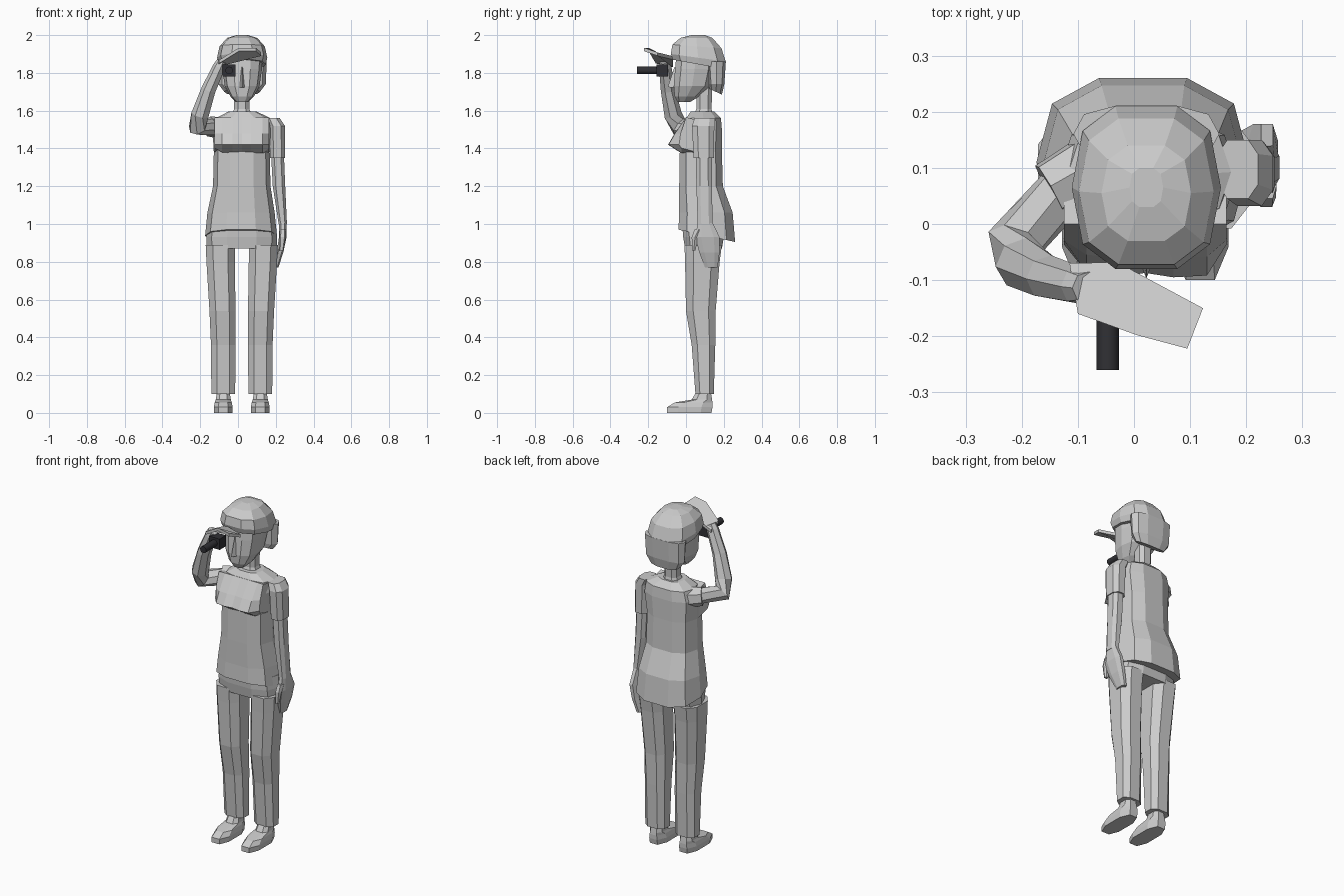
import bpy, bmesh, math
from mathutils import Vector

AX = 0.02  # centre line of the body


def loft(name, rings):
    """Skin a list of equal-sized point rings and cap both ends."""
    bm = bmesh.new()
    vs = [[bm.verts.new(p) for p in r] for r in rings]
    n = len(vs[0])
    for a, b in zip(vs, vs[1:]):
        for i in range(n):
            bm.faces.new((a[i], a[(i + 1) % n], b[(i + 1) % n], b[i]))
    bm.faces.new(vs[0])
    bm.faces.new(vs[-1])
    bmesh.ops.recalc_face_normals(bm, faces=bm.faces)
    me = bpy.data.meshes.new(name)
    bm.to_mesh(me)
    bm.free()
    ob = bpy.data.objects.new(name, me)
    bpy.context.collection.objects.link(ob)
    return ob


def ring(cx, hw, yf, yb, zf, zb=None, n=10, p=0.75):
    """Boxy ellipse: half width, front y, back y, front z and back z."""
    zb = zf if zb is None else zb
    pts = []
    for i in range(n):
        a = 2 * math.pi * (i + 0.5) / n - math.pi / 2
        c, s = (math.copysign(abs(t) ** p, t) if abs(t) > 1e-6 else 0
                for t in (math.cos(a), math.sin(a)))
        m = max(abs(math.sin(2 * math.pi * (k + 0.5) / n)) for k in range(n)) ** p
        w = math.cos(math.pi / n) ** p
        s /= w
        pts.append((cx + hw * c / max(m, 0.9), (yf + yb) / 2 + s * (yb - yf) / 2,
                    zf + (zb - zf) * (s + 1) / 2))
    return pts


def stack(name, rows, n=10):
    return loft(name, [ring(*r, n=n) for r in rows])


def tube(name, path, n=7):
    """Limb through (position, radius) points."""
    ps = [Vector(q[0]) for q in path]
    rings = []
    for i, (_, r) in enumerate(path):
        d0 = (ps[i] - ps[max(i - 1, 0)]).normalized()
        d1 = (ps[min(i + 1, len(ps) - 1)] - ps[i]).normalized()
        t = (d0 + d1).normalized()
        u = t.cross(Vector((0.5, -0.8, 0.1))).normalized()
        v = t.cross(u)
        rings.append([ps[i] + r * (u * math.cos(k * math.tau / n) + v * math.sin(k * math.tau / n))
                      for k in range(n)])
    return loft(name, rings)


# Shoes and trouser legs, one pair per side
for side, label in ((-1, "right"), (1, "left")):
    x = AX + side * 0.098
    stack(label + "_shoe", [
        (x, 0.048, -0.10, 0.135, 0.0), (x, 0.05, -0.10, 0.14, 0.03),
        (x, 0.045, -0.06, 0.14, 0.055), (x, 0.04, 0.03, 0.138, 0.07),
        (x, 0.032, 0.06, 0.13, 0.12)], n=8)
    stack(label + "_trouser_leg", [
        (x, 0.063, 0.05, 0.147, 0.10), (x, 0.065, 0.03, 0.155, 0.36),
        (x + side * 0.004, 0.069, 0.0, 0.157, 0.54),
        (x + side * 0.014, 0.075, -0.005, 0.178, 0.80),
        (x + side * 0.016, 0.077, -0.008, 0.19, 0.89)], n=8)

# Trouser seat
stack("trouser_seat", [
    (AX, 0.185, -0.005, 0.19, 0.87), (AX, 0.187, -0.015, 0.20, 0.93),
    (AX, 0.18, -0.02, 0.205, 1.0)])

# Shirt body with the hem dropping at the back
stack("shirt", [
    (0.016, 0.19, -0.04, 0.26, 0.97, 0.905), (0.016, 0.178, -0.036, 0.247, 1.06),
    (0.02, 0.152, -0.036, 0.195, 1.2), (0.02, 0.148, -0.033, 0.19, 1.38),
    (0.025, 0.16, -0.015, 0.19, 1.5), (0.028, 0.145, 0.0, 0.185, 1.56),
    (0.024, 0.075, 0.025, 0.15, 1.595)])

# Bust: wedge profile swept across the chest
bust = []
for bx, k in ((-0.125, 0.1), (-0.085, 0.85), (-0.03, 1.0), (0.02, 0.88),
              (0.07, 1.0), (0.13, 0.95), (0.165, 0.1)):
    bust.append([(bx, 0.06, 1.55), (bx, 0.0, 1.565), (bx, -0.025 - 0.035 * k, 1.48),
                 (bx, -0.03 - 0.065 * k, 1.42), (bx, -0.025, 1.405 - 0.03 * k), (bx, 0.06, 1.38)])
loft("bust", bust)

# Lowered left arm
stack("left_sleeve", [
    (0.185, 0.036, 0.045, 0.15, 1.56), (0.206, 0.042, 0.032, 0.15, 1.52),
    (0.21, 0.04, 0.04, 0.147, 1.35)], n=8)
stack("left_forearm", [
    (0.209, 0.034, 0.052, 0.138, 1.37), (0.217, 0.033, 0.055, 0.138, 1.2),
    (0.237, 0.022, 0.062, 0.14, 1.0)], n=8)
stack("left_hand", [
    (0.237, 0.02, 0.062, 0.14, 1.01), (0.237, 0.02, 0.05, 0.178, 0.93),
    (0.222, 0.018, 0.07, 0.178, 0.85), (0.20, 0.014, 0.10, 0.167, 0.77)], n=8)
stack("left_thumb", [
    (0.237, 0.017, 0.045, 0.09, 0.97), (0.236, 0.017, 0.03, 0.065, 0.93),
    (0.23, 0.012, 0.033, 0.05, 0.86)], n=6)

# Raised right arm
tube("right_sleeve", [((-0.06, 0.11, 1.505), 0.062), ((-0.15, 0.06, 1.515), 0.054)])
tube("right_arm", [((-0.09, 0.10, 1.51), 0.048), ((-0.213, -0.035, 1.515), 0.051),
                   ((-0.20, -0.07, 1.58), 0.048), ((-0.155, -0.095, 1.71), 0.04),
                   ((-0.10, -0.11, 1.83), 0.034), ((-0.085, -0.113, 1.86), 0.028)])

# Flat right hand shading the eyes
palm = [(-0.10, -0.16, 1.85), (-0.115, -0.07, 1.83), (-0.03, -0.068, 1.87),
        (0.123, -0.15, 1.89), (0.095, -0.222, 1.915), (0.005, -0.198, 1.915)]
loft("right_hand", [palm, [(x, y, z + 0.018) for x, y, z in palm]])

# Neck, head and nose
stack("neck", [(AX, 0.055, 0.04, 0.145, 1.57), (AX, 0.04, 0.055, 0.135, 1.61),
               (AX, 0.042, 0.055, 0.14, 1.74)], n=8)
stack("head", [
    (0.022, 0.032, -0.045, 0.02, 1.645), (0.022, 0.062, -0.06, 0.07, 1.675),
    (0.022, 0.092, -0.065, 0.13, 1.73), (0.022, 0.105, -0.058, 0.15, 1.82),
    (0.022, 0.11, -0.048, 0.15, 1.92)])
loft("nose", [[(0.003, -0.05, 1.72), (0.041, -0.05, 1.72), (0.022, -0.097, 1.725)],
              [(0.015, -0.05, 1.83), (0.029, -0.05, 1.83), (0.022, -0.062, 1.83)]])

# Hair: crown and the fall behind the ears
stack("hair_crown", [
    (0.022, 0.125, -0.07, 0.205, 1.87, 1.82), (0.022, 0.133, -0.08, 0.21, 1.90, 1.86),
    (0.022, 0.12, -0.072, 0.188, 1.95, 1.93), (0.022, 0.08, -0.03, 0.14, 1.985),
    (0.022, 0.03, 0.03, 0.10, 2.0)])
stack("hair_back", [
    (0.022, 0.095, 0.125, 0.19, 1.715, 1.685), (0.022, 0.125, 0.12, 0.203, 1.74),
    (0.022, 0.13, 0.11, 0.211, 1.86)])

# Spyglass: square eyepiece and round barrel
dark = bpy.data.materials.new("dark")
dark.diffuse_color = (0.03, 0.03, 0.035, 1)
bpy.ops.mesh.primitive_cube_add(size=1, location=(-0.047, -0.125, 1.813))
eyepiece = bpy.context.object
eyepiece.name = "spyglass_eyepiece"
eyepiece.scale = (0.07, 0.06, 0.064)
bpy.ops.mesh.primitive_cylinder_add(vertices=16, radius=0.02, depth=0.12,
                                    location=(-0.047, -0.20, 1.813),
                                    rotation=(math.pi / 2, 0, 0))
barrel = bpy.context.object
barrel.name = "spyglass_barrel"
bpy.ops.object.shade_smooth_by_angle()
for ob in (eyepiece, barrel):
    ob.data.materials.append(dark)
